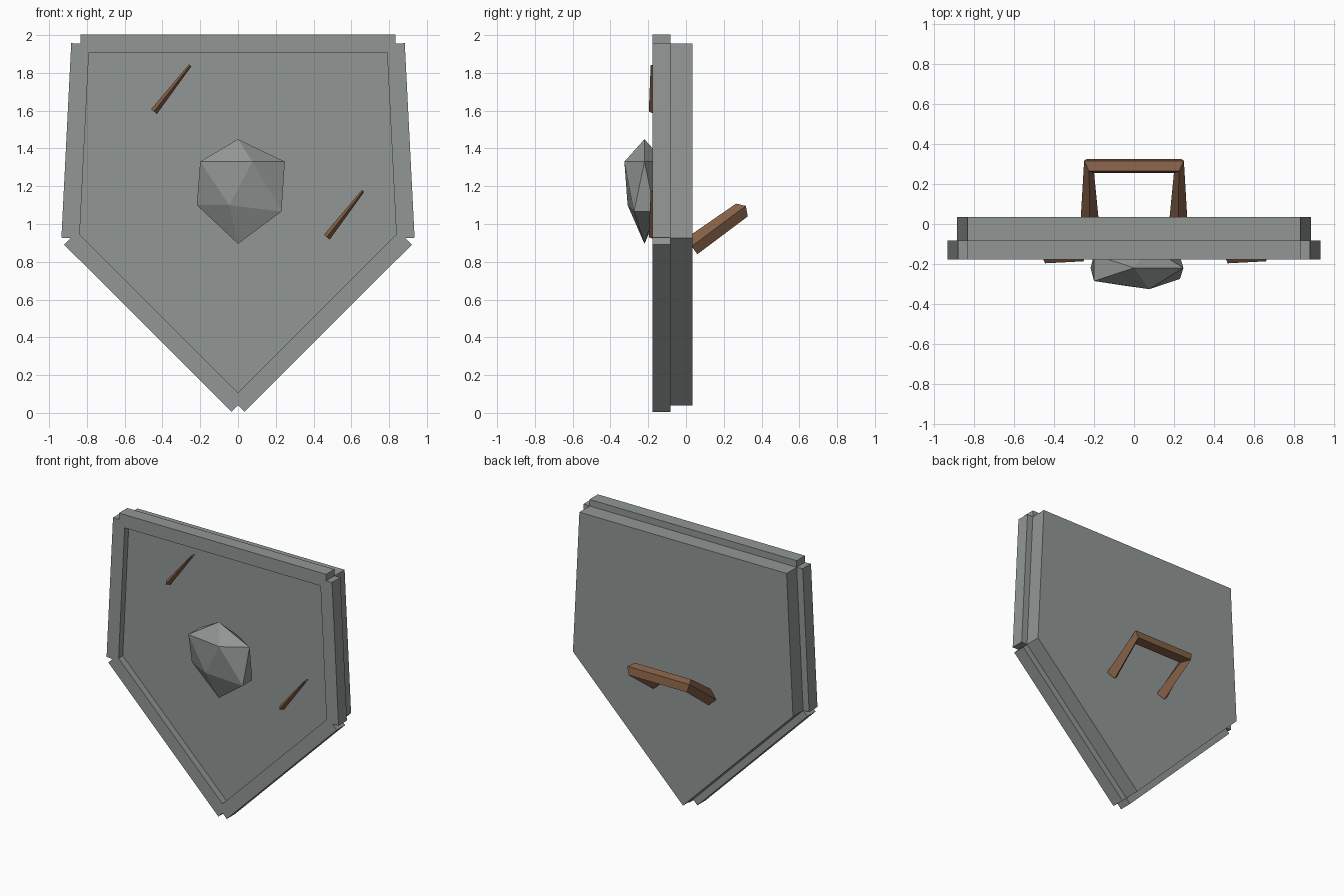
import bpy, bmesh
from mathutils import Vector

if "Cube" in bpy.data.objects:
    bpy.data.objects.remove(bpy.data.objects["Cube"])


def material(name, color):
    m = bpy.data.materials.new(name)
    m.diffuse_color = (*color, 1)
    m.use_nodes = True
    m.node_tree.nodes["Principled BSDF"].inputs["Base Color"].default_value = m.diffuse_color
    return m


STONE = material("stone_grey", (0.285, 0.31, 0.30))
WOOD = material("brown_wood", (0.235, 0.118, 0.062))


def finish(name, bm, mat):
    bmesh.ops.recalc_face_normals(bm, faces=bm.faces[:])
    me = bpy.data.meshes.new(name)
    bm.to_mesh(me)
    bm.free()
    me.materials.append(mat)
    ob = bpy.data.objects.new(name, me)
    bpy.context.collection.objects.link(ob)
    return ob


def loft(name, rings, mat):
    """Join rings of equal size with quads and cap both ends."""
    bm = bmesh.new()
    vs = [[bm.verts.new(p) for p in r] for r in rings]
    n = len(vs[0])
    for a, b in zip(vs, vs[1:]):
        for i in range(n):
            j = (i + 1) % n
            bm.faces.new((a[i], a[j], b[j], b[i]))
    bm.faces.new(vs[0])
    bm.faces.new(vs[-1])
    return finish(name, bm, mat)


# Shield plate: five-sided slab
FACE_Y, BACK_Y = -0.13, 0.035
outline = [(-0.835, 1.955), (0.835, 1.955), (0.887, 0.925), (0, 0.04), (-0.887, 0.925)]
loft("shield_plate", [[(x, y, z) for x, z in outline] for y in (FACE_Y, BACK_Y)], STONE)

# Rim: one square bar centred on each front edge of the plate
H = 0.048
for i, p in enumerate(outline):
    q = outline[(i + 1) % 5]
    a, b = Vector((p[0], FACE_Y, p[1])), Vector((q[0], FACE_Y, q[1]))
    d = (b - a).normalized()
    side = Vector((d.z, 0, -d.x)) * H
    depth = Vector((0, H, 0))
    section = [side + depth, side - depth, -side - depth, -side + depth]
    loft(f"rim_bar_{i + 1}", [[e + s for s in section] for e in (a, b)], STONE)

# Boss: flattened icosahedron with its lower ring nudged
bm = bmesh.new()
bmesh.ops.create_icosphere(bm, subdivisions=1, radius=1)
for v in bm.verts:
    x, y, z = v.co
    if abs(z) > 0.9:
        v.co = (0, -0.22, 1.172 + 0.277 * z)
    elif z > 0:
        v.co = (0.277 * x, -0.22 + 0.125 * y, 1.33)
    else:
        v.co = (0.277 * x + 0.03, -0.22 + 0.105 * y, 1.066 if x > 0 else 1.10)
finish("boss", bm, STONE)

# Slanted tapered slivers on the front
for name, x, z in (("upper_sliver", -0.445, 1.595), ("lower_sliver", 0.47, 0.93)):
    rings = []
    for c, w, front in (((x, z), 0.02, -0.197), ((x + 0.192, z + 0.245), 0.008, -0.187)):
        u, t = 0.79 * w, -0.62 * w
        cx, cz = c
        rings.append([(cx - u, -0.165, cz - t), (cx, front, cz),
                      (cx + u, -0.165, cz + t), (cx, -0.135, cz)])
    loft(name, rings, WOOD)

# Handle: diamond-section grip, two arms rising to a crossbar
base = [(0.222, 0.0, 0.925), (0.267, 0.03, 0.882), (0.222, 0.06, 0.84), (0.178, 0.03, 0.882)]
corner = [(0.225, 0.265, 1.108), (0.25, 0.317, 1.096), (0.235, 0.327, 1.04), (0.2, 0.255, 1.035)]
mirror = lambda ring: [(-x, y, z) for x, y, z in ring]
loft("handle", [base, corner, mirror(corner), mirror(base)], WOOD)
